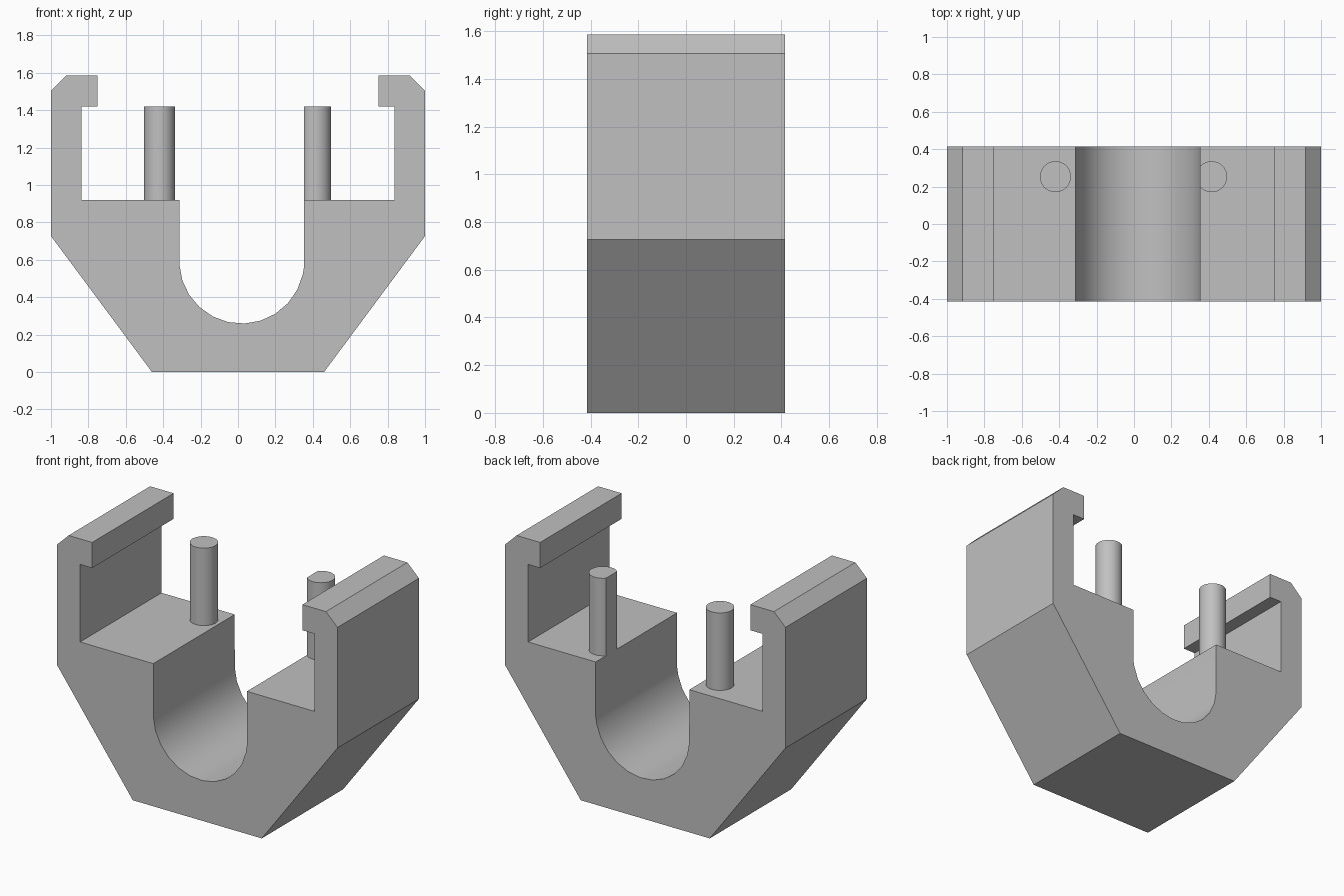
import bpy, bmesh
from math import cos, sin, radians
from mathutils import Matrix, Vector

cube = bpy.data.objects.get("Cube")
if cube:
    bpy.data.objects.remove(cube, do_unlink=True)

grey = bpy.data.materials.new("plain grey")
grey.use_nodes = True
grey.diffuse_color = (0.53, 0.53, 0.53, 1)
grey.node_tree.nodes["Principled BSDF"].inputs["Base Color"].default_value = grey.diffuse_color

HALF_DEPTH = 0.415
SHELF, LIP = 0.92, 1.42
SLOT_X, SLOT_Z, SLOT_R = 0.02, 0.593, 0.334


def finish(bm, name):
    """Turn a bmesh into a shaded grey object."""
    bmesh.ops.recalc_face_normals(bm, faces=bm.faces[:])
    mesh = bpy.data.meshes.new(name)
    bm.to_mesh(mesh)
    bm.free()
    mesh.materials.append(grey)
    obj = bpy.data.objects.new(name, mesh)
    bpy.context.collection.objects.link(obj)
    bpy.ops.object.select_all(action='DESELECT')
    obj.select_set(True)
    bpy.context.view_layer.objects.active = obj
    bpy.ops.object.shade_smooth_by_angle(angle=radians(30))
    return obj


# Clip body: hooked arms, angled underside and round-bottomed slot
arm = [(0.46, 0), (1, 0.727), (1, 1.505), (0.918, 1.585), (0.75, 1.585),
       (0.75, LIP), (0.836, LIP), (0.836, SHELF)]
arc = [(SLOT_X + SLOT_R * cos(radians(a)), SLOT_Z + SLOT_R * sin(radians(a)))
       for a in [347.6 - 15 * i for i in range(12)]]
slot = [(SLOT_X + SLOT_R, SHELF), (SLOT_X + SLOT_R, 0.57)] + arc + [(SLOT_X - SLOT_R, SHELF)]
profile = arm + slot + [(-x, z) for x, z in reversed(arm)]

bm = bmesh.new()
face = bm.faces.new([bm.verts.new((x, -HALF_DEPTH, z)) for x, z in profile])
extruded = bmesh.ops.extrude_face_region(bm, geom=[face])["geom"]
bmesh.ops.translate(bm, vec=(0, 2 * HALF_DEPTH, 0),
                    verts=[v for v in extruded if isinstance(v, bmesh.types.BMVert)])
finish(bm, "clip_body")

# Upright pins, the left one trimmed flush with the slot wall
for name, x in (("right_pin", -0.42), ("left_pin", 0.415)):
    bm = bmesh.new()
    bmesh.ops.create_cone(bm, cap_ends=True, segments=32, radius1=0.083, radius2=0.083,
                          depth=LIP - SHELF,
                          matrix=Matrix.Translation((x, 0.253, (LIP + SHELF) / 2)))
    if x > 0:
        cut = bmesh.ops.bisect_plane(bm, geom=bm.verts[:] + bm.edges[:] + bm.faces[:],
                                     plane_co=Vector((SLOT_X + SLOT_R, 0, 0)),
                                     plane_no=Vector((-1, 0, 0)), clear_outer=True)
        bmesh.ops.holes_fill(bm, edges=[e for e in bm.edges if e.is_boundary])
    finish(bm, name)
